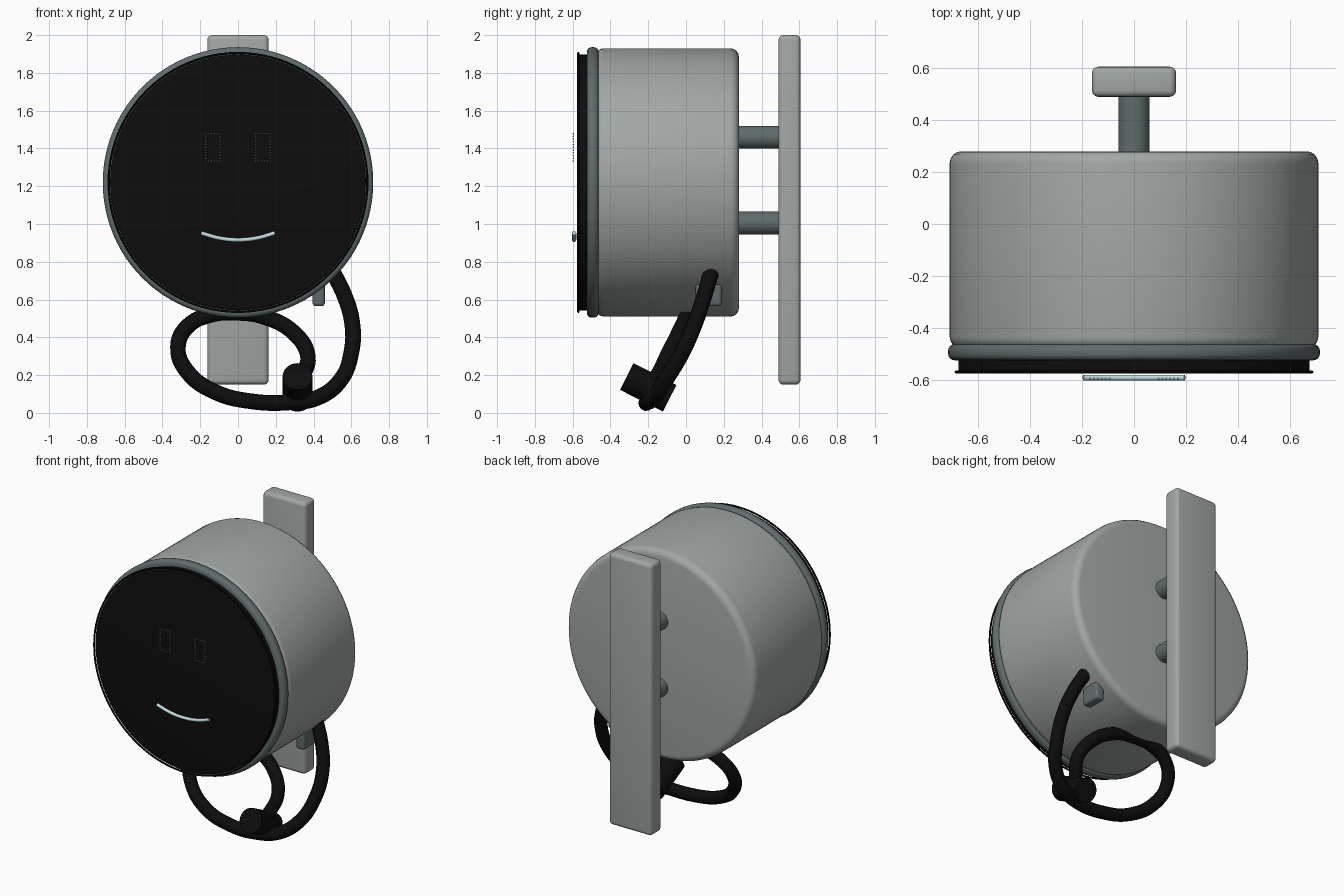
import bpy, math
from mathutils import Vector

if "Cube" in bpy.data.objects:
    bpy.data.objects.remove(bpy.data.objects["Cube"])

CZ = 1.22  # height of the drum axis


def material(name, rgb):
    m = bpy.data.materials.new(name)
    m.diffuse_color = (*rgb, 1)
    m.use_nodes = True
    m.node_tree.nodes["Principled BSDF"].inputs["Base Color"].default_value = m.diffuse_color
    return m


GREY = material("light grey", (0.36, 0.39, 0.38))
DARK = material("dark grey", (0.12, 0.15, 0.15))
BLACK = material("black", (0.004, 0.004, 0.004))
GLOW = material("pale blue", (0.55, 0.72, 0.76))


def finish(name, mat, bevel=0, segments=4):
    o = bpy.context.object
    o.name = name
    o.data.materials.append(mat)
    if bevel:
        bpy.ops.object.transform_apply(location=False, rotation=False, scale=True)
        b = o.modifiers.new("bevel", 'BEVEL')
        b.width, b.segments = bevel, segments
        b.limit_method, b.angle_limit = 'ANGLE', math.radians(40)
        bpy.ops.object.modifier_apply(modifier="bevel")
    bpy.ops.object.shade_smooth_by_angle(angle=math.radians(35))
    return o


def box(name, mat, lo, hi, bevel):
    lo, hi = Vector(lo), Vector(hi)
    bpy.ops.mesh.primitive_cube_add(size=1, location=(lo + hi) / 2)
    bpy.context.object.scale = hi - lo
    return finish(name, mat, bevel)


def drum(name, mat, x, z, r, y0, y1, bevel=0, sides=96):
    bpy.ops.mesh.primitive_cylinder_add(vertices=sides, radius=r, depth=y1 - y0,
                                        location=(x, (y0 + y1) / 2, z),
                                        rotation=(math.pi / 2, 0, 0))
    return finish(name, mat, bevel)


def tube(name, mat, points, radius, steps=8):
    c = bpy.data.curves.new(name, 'CURVE')
    c.dimensions = '3D'
    c.bevel_depth, c.bevel_resolution = radius, 4
    c.use_fill_caps = True
    c.resolution_u = steps
    s = c.splines.new('BEZIER')
    s.bezier_points.add(len(points) - 1)
    for bp, p in zip(s.bezier_points, points):
        bp.co = p
        bp.handle_left_type = bp.handle_right_type = 'AUTO'
    o = bpy.data.objects.new(name, c)
    bpy.context.collection.objects.link(o)
    bpy.ops.object.select_all(action='DESELECT')
    o.select_set(True)
    bpy.context.view_layer.objects.active = o
    bpy.ops.object.convert(target='MESH')
    return finish(name, mat)


# Drum-shaped housing, bezel and screen
drum("housing", GREY, 0, CZ, 0.71, -0.48, 0.28, 0.045)
drum("bezel", DARK, 0, CZ, 0.716, -0.525, -0.463, 0.025)
drum("screen", BLACK, 0, CZ, 0.677, -0.573, -0.51, 0.01)
bpy.ops.mesh.primitive_torus_add(major_radius=0.685, minor_radius=0.006,
                                 major_segments=96, minor_segments=8,
                                 location=(0, -0.57, CZ), rotation=(math.pi / 2, 0, 0))
finish("screen_rim", BLACK)

# Mounting bar on two posts
box("mounting_bar", GREY, (-0.162, 0.49, 0.15), (0.162, 0.606, 2.0), 0.025)
for i, z in enumerate((1.46, 1.005)):
    drum(f"post_{i + 1}", DARK, 0, z, 0.06, 0.26, 0.51, sides=32)

# Dotted rectangular eyes
W, H, NX, NZ = 0.075, 0.145, 6, 11
for side, cx in (("left", -0.132), ("right", 0.132)):
    spots = []
    for i in range(NX):
        spots += [(i / (NX - 1), 0), (i / (NX - 1), 1)]
    for j in range(1, NZ - 1):
        spots += [(0, j / (NZ - 1)), (1, j / (NZ - 1))]
    dots = []
    for u, v in spots:
        bpy.ops.mesh.primitive_uv_sphere_add(segments=8, ring_count=6, radius=0.0042,
                                             location=(cx + (u - 0.5) * W, -0.596,
                                                       1.406 + (v - 0.5) * H))
        dots.append(bpy.context.object)
    for d in dots:
        d.select_set(True)
    bpy.ops.object.join()
    finish(f"{side}_eye", GLOW)

# Smile
tube("mouth", GLOW, [(x, -0.592, 0.916 + 0.95 * x * x)
                     for x in (-0.195, -0.1, 0, 0.1, 0.195)], 0.011)

# Cable socket under the housing
box("socket", DARK, (0.395, 0.05, 0.565), (0.46, 0.19, 0.70), 0.018)

# Looped cable and its plug
tube("cable", BLACK, [
    (0.50, 0.135, 0.75), (0.56, 0.10, 0.63), (0.604, 0.05, 0.48), (0.60, -0.02, 0.32),
    (0.54, -0.11, 0.17), (0.42, -0.17, 0.08), (0.28, -0.205, 0.056), (0.08, -0.205, 0.06),
    (-0.12, -0.18, 0.11), (-0.27, -0.12, 0.22), (-0.318, -0.06, 0.35),
    (-0.265, -0.01, 0.46), (-0.14, 0.01, 0.52), (0.0, 0.01, 0.53), (0.15, 0.0, 0.505),
    (0.30, -0.04, 0.42), (0.37, -0.10, 0.30), (0.345, -0.15, 0.20), (0.315, -0.20, 0.14)],
    0.042, 6)
axis = Vector((0, 0.89, -0.45))
bpy.ops.mesh.primitive_cylinder_add(vertices=32, radius=0.079, depth=0.255,
                                    location=(0.315, -0.2, 0.135),
                                    rotation=axis.to_track_quat('Z', 'Y').to_euler())
finish("plug", BLACK)
